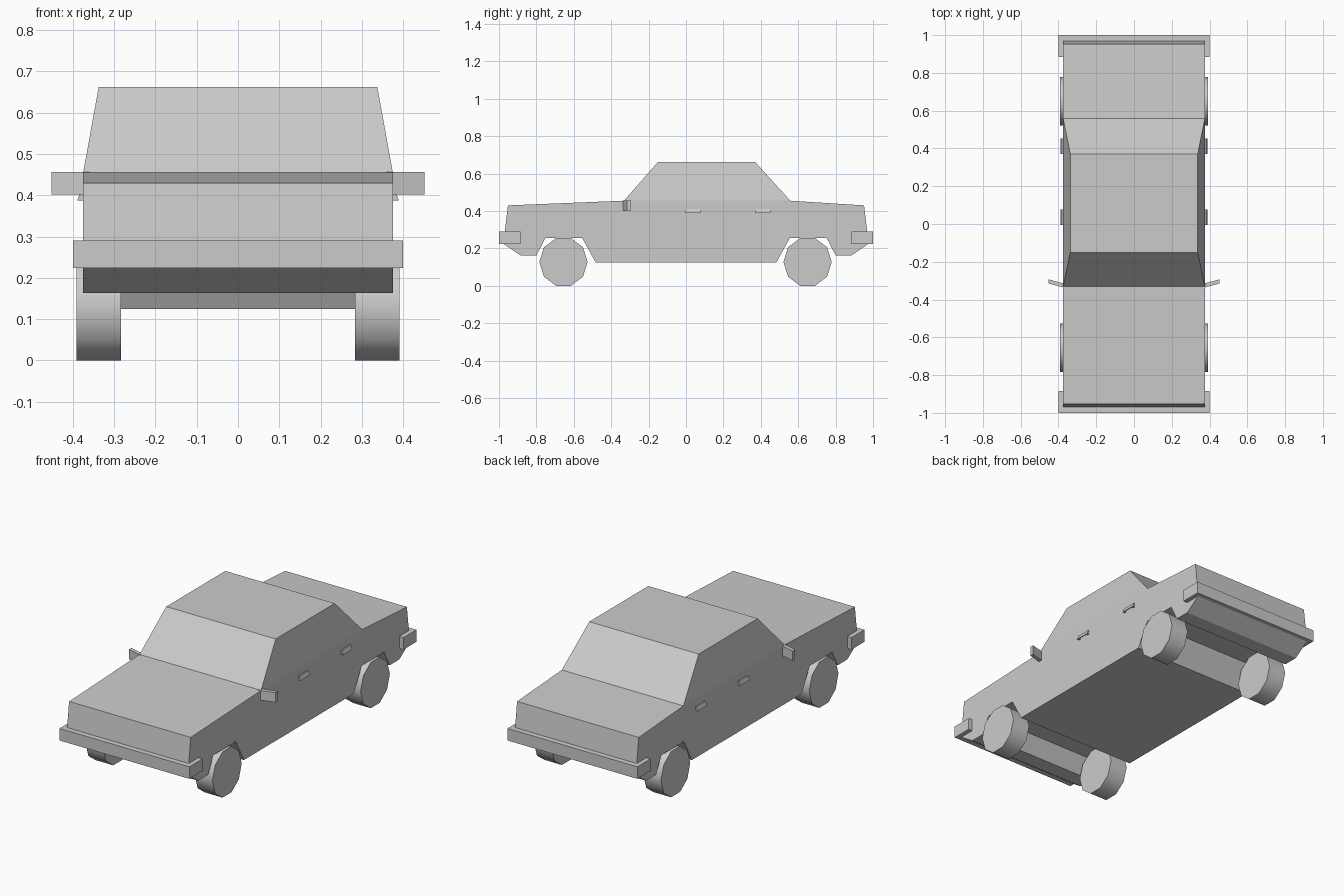
import bpy, bmesh, math
from mathutils import Matrix, Vector

if "Cube" in bpy.data.objects:
    bpy.data.objects.remove(bpy.data.objects["Cube"], do_unlink=True)

grey = bpy.data.materials.new("plain_grey")
grey.use_nodes = True
COLOR = (0.6, 0.6, 0.6, 1)
grey.diffuse_color = COLOR
grey.node_tree.nodes["Principled BSDF"].inputs["Base Color"].default_value = COLOR


def finish(name, bm):
    bmesh.ops.recalc_face_normals(bm, faces=bm.faces)
    mesh = bpy.data.meshes.new(name)
    bm.to_mesh(mesh)
    bm.free()
    mesh.materials.append(grey)
    obj = bpy.data.objects.new(name, mesh)
    bpy.context.collection.objects.link(obj)
    return obj


def prism(points, axis, start, end, bm=None):
    """Extrude a 2D outline along x (outline in y,z) or y (outline in x,z)."""
    bm = bm or bmesh.new()
    place = (lambda p: (start, *p)) if axis == "x" else (lambda p: (p[0], start, p[1]))
    face = bm.faces.new([bm.verts.new(place(p)) for p in points])
    new = bmesh.ops.extrude_face_region(bm, geom=[face])["geom"]
    shift = Vector((end - start, 0, 0) if axis == "x" else (0, end - start, 0))
    bmesh.ops.translate(bm, verts=[v for v in new if isinstance(v, bmesh.types.BMVert)], vec=shift)
    return bm


def box(name, low, high):
    bm = prism([(low[1], low[2]), (high[1], low[2]), (high[1], high[2]), (low[1], high[2])],
               "x", low[0], high[0])
    return finish(name, bm)


# Body: side outline extruded across the width, cabin narrowed above the beltline
BELT, HALF = 0.455, 0.375
outline = [(-0.952, 0.43), (-0.332, BELT), (-0.15, 0.662), (0.37, 0.662), (0.558, BELT),
           (0.952, 0.43), (0.977, 0.225), (0.885, 0.163), (0.80, 0.163), (0.752, 0.255),
           (0.555, 0.255), (0.483, 0.125), (-0.483, 0.125), (-0.555, 0.255),
           (-0.752, 0.255), (-0.80, 0.163), (-0.885, 0.163), (-0.977, 0.225)]
bm = prism(outline, "x", -HALF, HALF)
bmesh.ops.bisect_plane(bm, geom=bm.verts[:] + bm.edges[:] + bm.faces[:], dist=0.0005,
                       plane_co=(0, 0, BELT), plane_no=(0, 0, 1))
for v in bm.verts:
    if v.co.z > 0.6:
        v.co.x *= 0.9
finish("body", bm)

# Bumpers wrapping the nose and tail
box("front_bumper", (-0.4, -1, 0.224), (0.4, -0.885, 0.291))
box("rear_bumper", (-0.4, 0.885, 0.224), (0.4, 1, 0.291))

# Ten-sided wheels
for side, s in (("left", 1), ("right", -1)):
    for end, y in (("front", -0.655), ("rear", 0.65)):
        ring = [(y + 0.129 * math.cos(math.tau * i / 10),
                 0.1275 + 0.134 * math.sin(math.tau * i / 10)) for i in range(10)]
        wheel = finish(f"{end}_{side}_wheel", prism(ring, "x", s * 0.283, s * 0.391))
        bpy.ops.object.select_all(action="DESELECT")
        wheel.select_set(True)
        bpy.context.view_layer.objects.active = wheel
        bpy.ops.object.shade_smooth_by_angle(angle=math.radians(40))

# Swept-back wing mirrors
for side, s in (("left", 1), ("right", -1)):
    bm = prism([(0.36, 0.402), (0.452, 0.402), (0.452, 0.456), (0.36, 0.456)],
               "y", -0.336, -0.314)
    for v in bm.verts:
        v.co.y += (v.co.x - 0.375) * 0.27
        v.co.x *= s
    finish(f"{side}_mirror", bm)

# Flap door handles with closed ends
for side, s in (("left", 1), ("right", -1)):
    for door, y in (("front", -0.005), ("rear", 0.37)):
        flap = [(s * 0.370, 0.411), (s * 0.381, 0.411), (s * 0.389, 0.388),
                (s * 0.385, 0.388), (s * 0.378, 0.407), (s * 0.370, 0.407)]
        cap = [(s * 0.370, 0.411), (s * 0.381, 0.411), (s * 0.389, 0.388), (s * 0.370, 0.388)]
        bm = prism(flap, "y", y + 0.012, y + 0.07)
        prism(cap, "y", y, y + 0.012, bm)
        prism(cap, "y", y + 0.07, y + 0.082, bm)
        finish(f"{door}_{side}_door_handle", bm)
